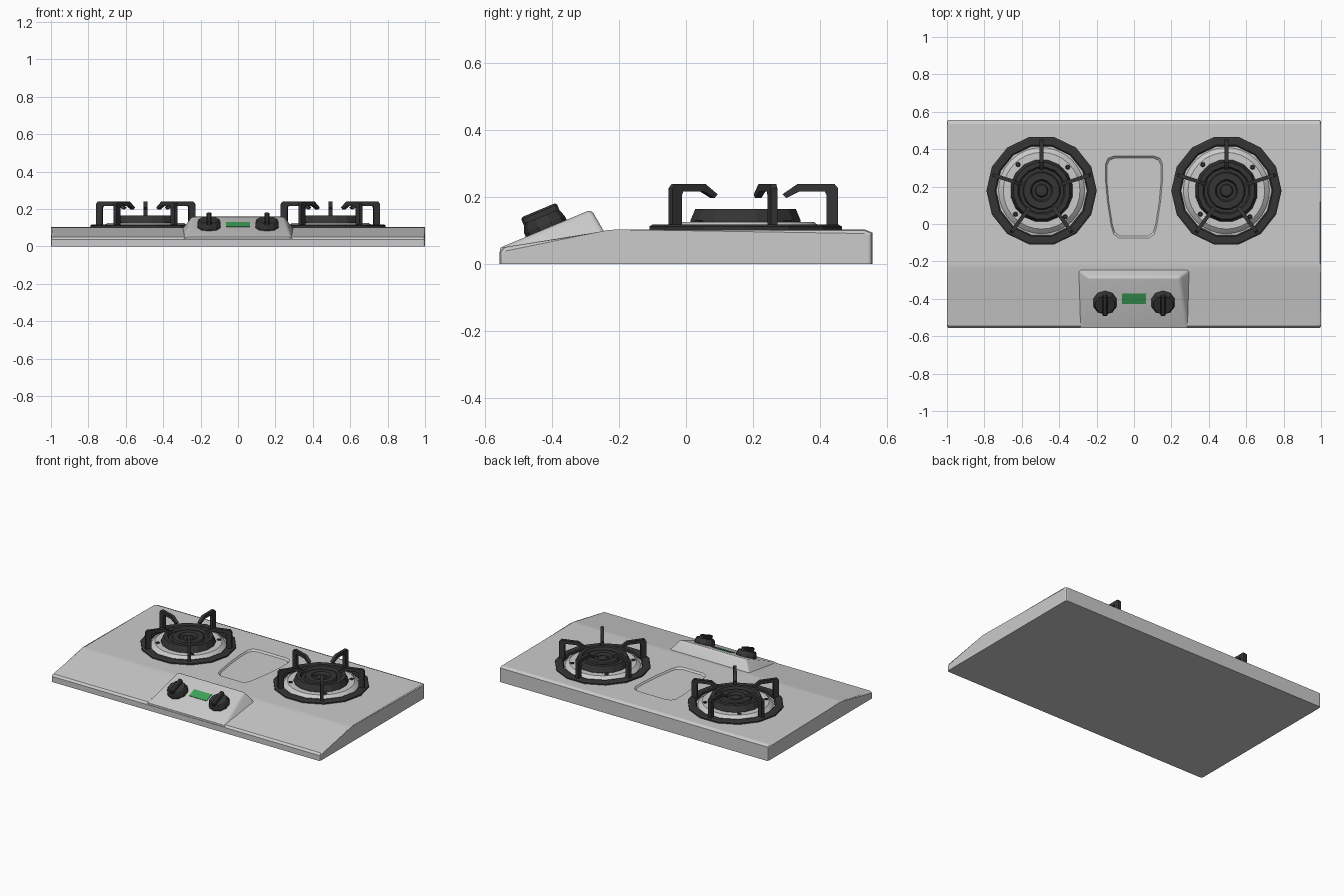
import bpy, bmesh, math
from mathutils import Matrix, Vector

if "Cube" in bpy.data.objects:
    bpy.data.objects.remove(bpy.data.objects["Cube"])


def material(name, color):
    m = bpy.data.materials.new(name)
    m.diffuse_color = color
    m.use_nodes = True
    m.node_tree.nodes["Principled BSDF"].inputs["Base Color"].default_value = m.diffuse_color
    return m


DARK = material("dark_iron", (0.035, 0.035, 0.035, 1))
GREEN = material("green_display", (0.05, 0.36, 0.1, 1))


def finish(bm, name, mat=None, matrix=None, angle=None):
    bmesh.ops.recalc_face_normals(bm, faces=bm.faces)
    me = bpy.data.meshes.new(name)
    bm.to_mesh(me)
    bm.free()
    ob = bpy.data.objects.new(name, me)
    bpy.context.collection.objects.link(ob)
    if mat:
        me.materials.append(mat)
    if matrix:
        ob.matrix_world = matrix
    if angle:
        smooth(ob, angle)
    return ob


def smooth(ob, angle):
    bpy.ops.object.select_all(action='DESELECT')
    bpy.context.view_layer.objects.active = ob
    ob.select_set(True)
    bpy.ops.object.shade_smooth_by_angle(angle=math.radians(angle))


def loft(loops):
    """Closed solid through loops with equal point counts."""
    bm = bmesh.new()
    rows = [[bm.verts.new(p) for p in loop] for loop in loops]
    n = len(rows[0])
    for a, b in zip(rows, rows[1:]):
        for i in range(n):
            bm.faces.new((a[i], a[(i + 1) % n], b[(i + 1) % n], b[i]))
    bm.faces.new(rows[0])
    bm.faces.new(rows[-1])
    return bm


def circle(r, z, n, phase=0.0):
    return [(r * math.cos(2 * math.pi * (i + phase) / n),
             r * math.sin(2 * math.pi * (i + phase) / n), z) for i in range(n)]


def lathe(profile, n, phase=0.0):
    return loft([circle(r, z, n, phase) for r, z in profile])


# Main body: side profile run across the width, exposed edges bevelled
TOP = 0.103
profile = [(-.557, 0), (-.557, .037), (-.545, .05), (-.26, .096), (-.235, .101),
           (-.21, TOP), (.535, TOP), (.557, .094), (.557, 0)]
bm = loft([[(x, y, z) for y, z in profile] for x in (-1, 1)])
rim = [e for e in bm.edges if abs(e.verts[0].co.x - e.verts[1].co.x) < .01
       and max(v.co.z for v in e.verts) > 0]
bmesh.ops.bevel(bm, geom=rim, offset=.012, segments=2, affect='EDGES', profile=.5)
body = finish(bm, "body")

# Shallow tray between the burners, cut with a tapered solid
half = [(.08, -.075), (.108, -.055), (.122, -.01), (.142, .12), (.153, .24),
        (.153, .32), (.138, .352), (.105, .364)]
outline = half + [(-x, y) for x, y in reversed(half)]


def tray_loop(scale, z):
    return [(x * scale, .145 + (y - .145) * scale, z) for x, y in outline]


cutter = finish(loft([tray_loop(.95, TOP - .01), tray_loop(1, TOP), tray_loop(1, TOP + .05)]),
                "tray_cutter")
cutter.hide_render = True
mod = body.modifiers.new("tray", 'BOOLEAN')
mod.object = cutter
mod.solver = 'EXACT'
bpy.context.view_layer.objects.active = body
bpy.ops.object.modifier_apply(modifier="tray")
bpy.data.objects.remove(cutter)
smooth(body, 20)
body.modifiers.new("normals", 'WEIGHTED_NORMAL').keep_sharp = True


# Wedge-shaped control panel
def quad(xf, yf, zf, xb, yb, zb):
    return [(-xf, yf, zf), (xf, yf, zf), (xb, yb, zb), (-xb, yb, zb)]


bm = loft([quad(.305, -.557, .02, .305, -.238, .085), quad(.285, -.555, .049, .245, -.283, .163)])
bmesh.ops.bevel(bm, geom=[e for e in bm.edges if max(v.co.z for v in e.verts) > .1],
                offset=.014, segments=3, affect='EDGES', profile=.5)
finish(bm, "control_panel", angle=30)

# Frame lying on the sloped panel face
slope = math.atan2(.163 - .049, .272)


def on_panel(x, y):
    z = .049 + (y + .555) * math.tan(slope)
    return Matrix.Translation((x, y, z)) @ Matrix.Rotation(slope, 4, 'X')


def box(name, size, centre, mat, matrix, bevel=0):
    bm = bmesh.new()
    bmesh.ops.create_cube(bm, size=1, matrix=Matrix.Translation(centre) @ Matrix.Diagonal((*size, 1)))
    if bevel:
        bmesh.ops.bevel(bm, geom=bm.edges[:], offset=bevel, segments=1, affect='EDGES')
    return finish(bm, name, mat, matrix)


# Display and the two control knobs
box("display", (.13, .06, .006), (0, 0, 0), GREEN, on_panel(0, -.398))
for side, x in (("left", -.155), ("right", .155)):
    m = on_panel(x, -.418)
    finish(lathe([(.066, -.004), (.066, .012), (.058, .034), (.053, .038)], 10, .5),
           side + "_knob_base", DARK, m)
    box(side + "_knob_grip", (.028, .116, .05), (0, 0, .034), DARK, m, .006)


# Pan support arm: bent bar in the radial plane
def support_arm(name, matrix):
    path = [(.277, .108), (.277, .226), (.266, .239), (.155, .239), (.11, .208),
            (.122, .197), (.162, .217), (.237, .217), (.242, .205), (.242, .108)]
    bm = bmesh.new()
    rows = [[bm.verts.new((r, y, z)) for r, z in path] for y in (-.01, .01)]
    n = len(path)
    for i in range(n):
        j = (i + 1) % n
        bm.faces.new((rows[0][i], rows[0][j], rows[1][j], rows[1][i]))
    for row in rows:
        bm.faces.new(row)
    finish(bm, name, DARK, matrix)


# Burners
for side, x in (("left", -.494), ("right", .494)):
    place = Matrix.Translation((x, .178, 0))
    # Raised dish
    finish(lathe([(.235, .098), (.225, .109), (.205, .125), (.165, .125), (.15, .112)], 32),
           side + "_burner_dish", None, place, 35)
    # Support ring, an open faceted band
    bm = bmesh.new()
    section = [(.295, .1), (.295, .112), (.285, .118), (.25, .118), (.243, .112), (.243, .1)]
    rows = [[bm.verts.new(p) for p in circle(r, z, 14)] for r, z in section]
    for k in range(len(rows)):
        a, b = rows[k], rows[(k + 1) % len(rows)]
        for i in range(14):
            j = (i + 1) % 14
            bm.faces.new((a[i], a[j], b[j], b[i]))
    finish(bm, side + "_support_ring", DARK, place)
    # Stepped burner head with its centre cap
    finish(lathe([(.168, .11), (.168, .13), (.153, .165), (.128, .165), (.12, .148), (.102, .148),
                  (.096, .16), (.06, .16), (.052, .142), (.036, .142), (.03, .153), (.015, .156)],
                 16, .5), side + "_burner_head", DARK, place)
    for i in range(5):
        support_arm(f"{side}_support_arm_{i + 1}",
                    place @ Matrix.Rotation(math.radians(90 + 72 * i), 4, 'Z'))
    # Dish screws
    for i in range(4):
        a = math.radians(42 + 90 * i)
        finish(lathe([(.013, .115), (.013, .128), (.009, .131)], 8), f"{side}_dish_screw_{i + 1}",
               DARK, place @ Matrix.Translation((.188 * math.cos(a), .188 * math.sin(a), 0)))
